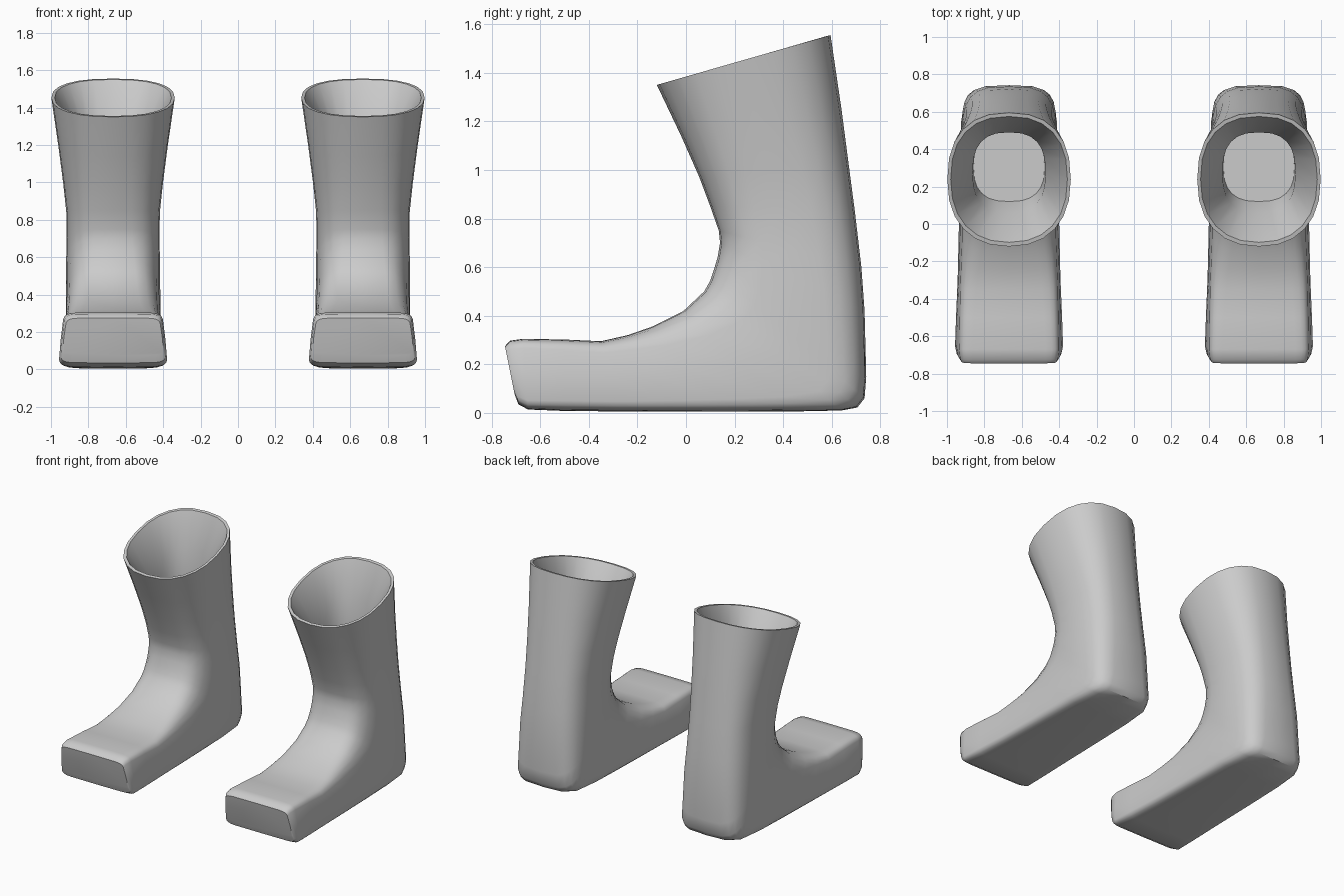
import bpy, bmesh, math
from mathutils import Vector

grey = bpy.data.materials.new("light grey")
grey.diffuse_color = (0.6, 0.6, 0.6, 1)
N = 24

# Sections from toe to cuff:
# front/top (y, z), back/bottom (y, z), half width front, half width back, squareness front, back
OUTER = [
    (-.745, .275, -.705, .075, .25, .275, 9, 9),
    (-.725, .297, -.69, .035, .26, .285, 9, 9),
    (-.67, .305, -.65, .014, .265, .295, 9, 9),
    (-.50, .302, -.50, .008, .262, .29, 8, 8),
    (-.35, .295, -.28, .006, .26, .28, 7, 8),
    (-.24, .32, -.05, .005, .255, .275, 6, 8),
    (-.14, .355, .20, .005, .25, .27, 5, 8),
    (-.01, .42, .45, .006, .25, .265, 4.2, 8),
    (.075, .50, .64, .01, .25, .26, 3.8, 7),
    (.10, .545, .705, .022, .25, .255, 3.6, 5),
    (.115, .59, .735, .06, .25, .255, 3.4, 4.5),
    (.13, .64, .742, .15, .25, .255, 3.2, 3.8),
    (.14, .70, .735, .42, .248, .255, 3, 3.3),
    (.135, .75, .722, .60, .247, .25, 3, 3),
    (.10, .85, .695, .83, .25, .25, 2.9, 2.9),
    (.055, .97, .67, 1.02, .268, .265, 2.7, 2.7),
    (-.02, 1.14, .64, 1.25, .295, .29, 2.5, 2.5),
    (-.12, 1.35, .595, 1.555, .33, .33, 2.3, 2.4),
]
# Rim thickness, funnel and inner well
INNER = [
    (-.098, 1.355, .575, 1.55, .312, .312, 2.3, 2.4),
    (.06, 1.13, .49, 1.30, .195, .195, 2.6, 2.6),
    (.12, 1.0, .49, 1.0, .19, .19, 2.6, 2.6),
]


def ring(bm, s):
    """One superellipse section between a front point and a back point."""
    front, back = Vector((0, s[0], s[1])), Vector((0, s[2], s[3]))
    mid, half = (front + back) / 2, (front - back) / 2
    verts = []
    for i in range(N):
        a = 2 * math.pi * i / N
        c, d = math.cos(a), math.sin(a)
        n = s[6] if c > 0 else s[7]
        u = math.copysign(abs(c) ** (2 / n), c)
        w = s[5] + (s[4] - s[5]) * (u + 1) / 2
        p = mid + half * u
        p.x = w * math.copysign(abs(d) ** (2 / n), d)
        verts.append(bm.verts.new(p))
    return verts


def boot(name, x):
    bm = bmesh.new()
    rings = [ring(bm, s) for s in OUTER + INNER]
    for a, b in zip(rings, rings[1:]):
        for i in range(N):
            j = (i + 1) % N
            bm.faces.new((a[i], a[j], b[j], b[i]))
    # Toe face and inner floor
    bm.faces.new(rings[0][::-1])
    bm.faces.new(rings[-1])
    bmesh.ops.recalc_face_normals(bm, faces=bm.faces)
    me = bpy.data.meshes.new(name)
    bm.to_mesh(me)
    bm.free()
    me.materials.append(grey)
    ob = bpy.data.objects.new(name, me)
    ob.location.x = x
    bpy.context.collection.objects.link(ob)
    bpy.ops.object.select_all(action='DESELECT')
    ob.select_set(True)
    bpy.context.view_layer.objects.active = ob
    bpy.ops.object.shade_smooth_by_angle(angle=math.radians(40))


boot("left_boot", -.668)
boot("right_boot", .668)
